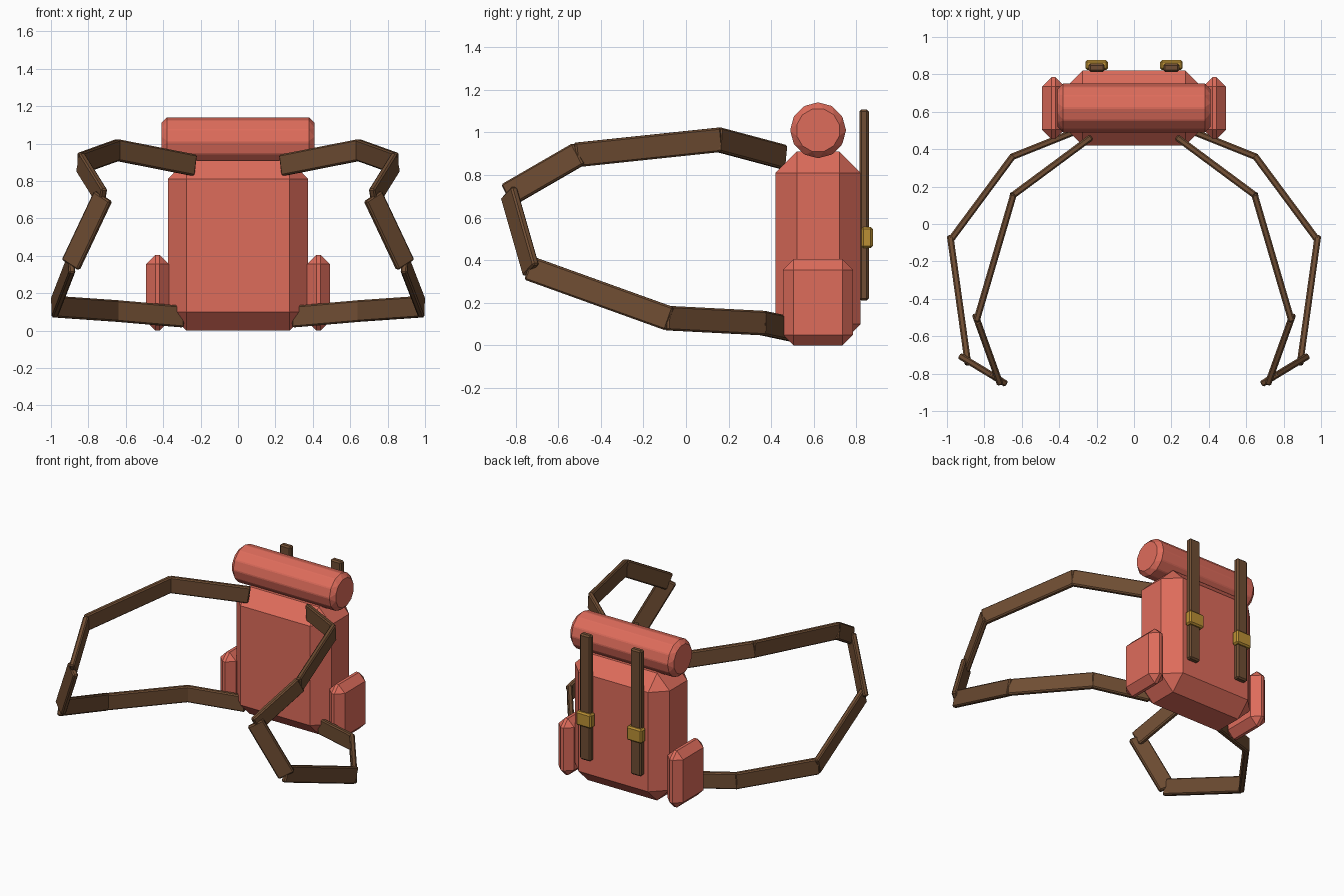
import bpy, bmesh, math
from mathutils import Matrix, Vector

if "Cube" in bpy.data.objects:
    bpy.data.objects.remove(bpy.data.objects["Cube"])


def material(name, rgb):
    m = bpy.data.materials.new(name)
    m.diffuse_color = (*rgb, 1)
    m.use_nodes = True
    m.node_tree.nodes["Principled BSDF"].inputs["Base Color"].default_value = m.diffuse_color
    return m


RED = material("red_cloth", (0.73, 0.15, 0.105))
BROWN = material("brown_leather", (0.16, 0.075, 0.033))
GOLD = material("brass", (0.50, 0.28, 0.035))


def finish(name, bm, mat, bevel):
    """Turn a bmesh into a flat shaded object with single-step bevels."""
    me = bpy.data.meshes.new(name)
    bm.to_mesh(me)
    bm.free()
    me.materials.append(mat)
    ob = bpy.data.objects.new(name, me)
    bpy.context.collection.objects.link(ob)
    mod = ob.modifiers.new("bevel", 'BEVEL')
    mod.width, mod.segments, mod.limit_method = bevel, 1, 'NONE'
    return ob


def box(name, lo, hi, mat, bevel):
    lo, hi = Vector(lo), Vector(hi)
    bm = bmesh.new()
    bmesh.ops.create_cube(bm, size=1, matrix=Matrix.Translation((lo + hi) / 2)
                          @ Matrix.Diagonal((*(hi - lo), 1)))
    return finish(name, bm, mat, bevel)


def strap(name, points, thickness, height, bevel):
    """A chain of straight boxes, their broad side kept upright."""
    bm = bmesh.new()
    for a, b in zip(points, points[1:]):
        a, b = Vector(a), Vector(b)
        d = b - a
        turn = d.to_track_quat('Z', 'Y').to_matrix().to_4x4()
        # local Y is the upward direction across the strap
        size = Matrix.Diagonal((thickness, height, d.length + 0.02, 1))
        bmesh.ops.create_cube(bm, size=1,
                              matrix=Matrix.Translation((a + b) / 2) @ turn @ size)
    # track quaternion keeps Y in the vertical plane of the segment
    return finish(name, bm, BROWN, bevel)


# Main bag
box("bag_body", (-0.375, 0.42, 0), (0.375, 0.82, 0.91), RED, 0.1)

# Rolled blanket on top: twelve sides with every edge bevelled
bm = bmesh.new()
bmesh.ops.create_cone(bm, cap_ends=True, segments=12, radius1=0.1345, radius2=0.1345,
                      depth=0.82, matrix=Matrix.Translation((0, 0.62, 1.01))
                      @ Matrix.Rotation(math.pi / 2, 4, 'Y')
                      @ Matrix.Rotation(math.pi / 12, 4, 'Z'))
finish("bedroll", bm, RED, 0.03)

# Shoulder strap path on one side, from top of the bag round to the bottom
PATH = [(0.24, 0.455, 0.885), (0.645, 0.155, 0.965), (0.84, -0.51, 0.895),
        (0.725, -0.83, 0.71), (0.89, -0.73, 0.36), (0.98, -0.085, 0.128),
        (0.65, 0.36, 0.105), (0.30, 0.50, 0.075)]

for side, s in (("left", -1), ("right", 1)):
    # Side pocket
    x0, x1 = sorted((s * 0.37, s * 0.492))
    box(side + "_pocket", (x0, 0.455, 0), (x1, 0.785, 0.405), RED, 0.05)
    # Shoulder strap
    strap(side + "_shoulder_strap", [(s * x, y, z) for x, y, z in PATH],
          0.035, 0.115, 0.008)
    # Closing strap and buckle on the back
    c = s * 0.2
    box(side + "_back_strap", (c - 0.043, 0.814, 0.21), (c + 0.043, 0.858, 1.108), BROWN, 0.01)
    box(side + "_buckle", (c - 0.06, 0.823, 0.457), (c + 0.06, 0.877, 0.557), GOLD, 0.01)
